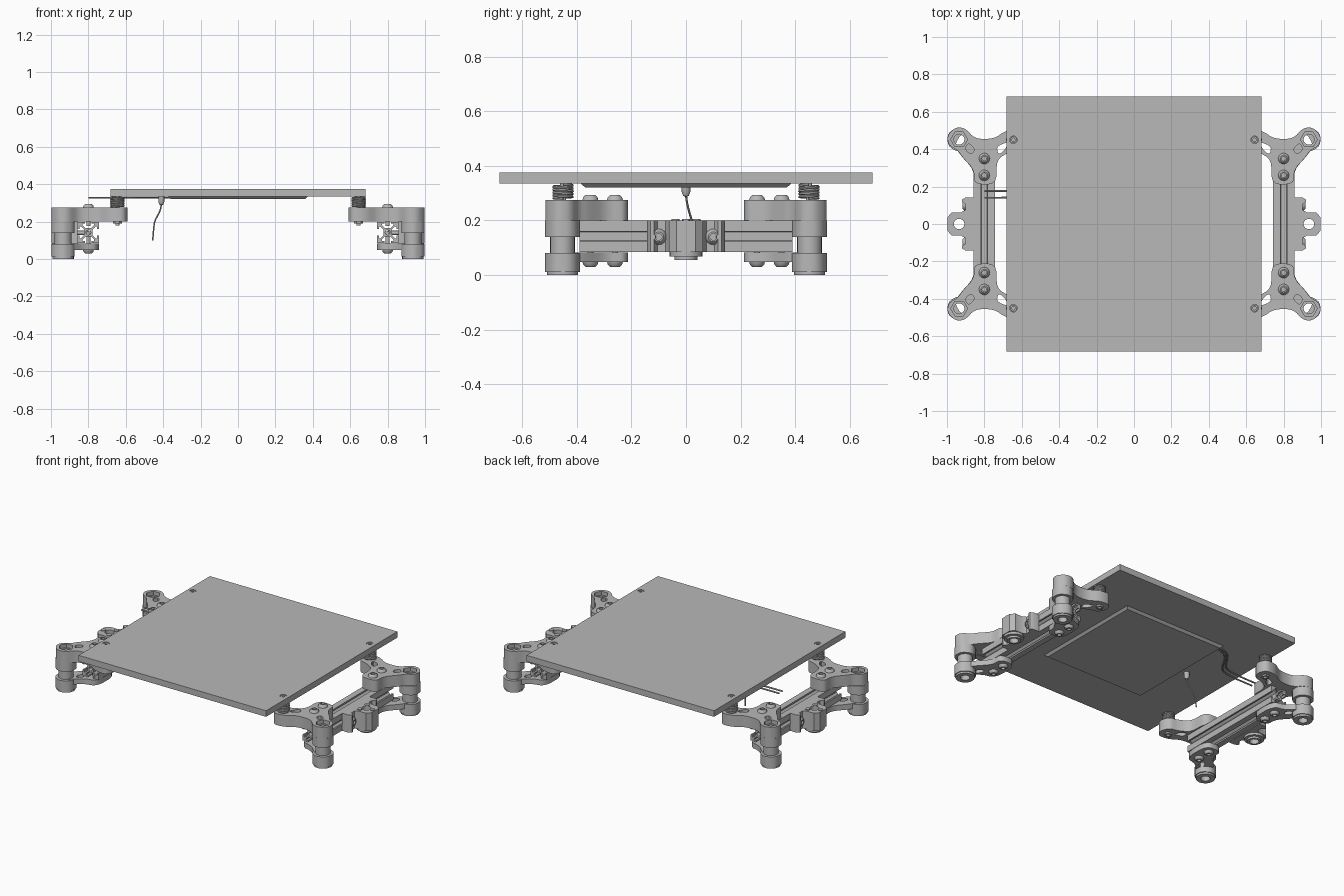
import bpy, bmesh
from math import cos, sin, pi, radians
from mathutils import Matrix, Vector

cube = bpy.data.objects.get("Cube")
if cube:
    bpy.data.objects.remove(cube)

GREY = (0.48, 0.48, 0.48, 1)
mat = bpy.data.materials.new("plain grey")
mat.use_nodes = True
mat.diffuse_color = GREY
mat.node_tree.nodes["Principled BSDF"].inputs["Base Color"].default_value = GREY
LINK = bpy.context.scene.collection.objects


def emit(name, mesh, mats=(Matrix(),)):
    """Place one cleaned copy of the mesh for each matrix."""
    bm = bmesh.new()
    bm.from_mesh(mesh)
    bmesh.ops.remove_doubles(bm, verts=bm.verts, dist=1e-5)
    bmesh.ops.recalc_face_normals(bm, faces=bm.faces)
    bm.to_mesh(mesh)
    bm.free()
    mesh.materials.clear()
    mesh.materials.append(mat)
    mesh.shade_smooth()
    mesh.set_sharp_from_angle(angle=radians(35))
    for m in mats:
        copy = mesh.copy()
        copy.transform(m)
        if m.determinant() < 0:
            copy.flip_normals()
        LINK.link(bpy.data.objects.new(name, copy))


def bake(curve):
    ob = bpy.data.objects.new("helper", curve)
    LINK.link(ob)
    dg = bpy.context.evaluated_depsgraph_get()
    mesh = bpy.data.meshes.new_from_object(ob.evaluated_get(dg))
    bpy.data.objects.remove(ob)
    return mesh


def prism(loops, z0, z1):
    """Flat outline with holes, extruded from z0 to z1."""
    c = bpy.data.curves.new("outline", "CURVE")
    c.dimensions, c.fill_mode, c.extrude = "2D", "BOTH", (z1 - z0) / 2
    for pts in loops:
        s = c.splines.new("POLY")
        s.points.add(len(pts) - 1)
        for p, q in zip(s.points, pts):
            p.co = (q[0], q[1], 0, 1)
        s.use_cyclic_u = True
    mesh = bake(c)
    mesh.transform(Matrix.Translation((0, 0, (z0 + z1) / 2)))
    return mesh


def tube(path, r, smooth=False):
    c = bpy.data.curves.new("path", "CURVE")
    c.dimensions, c.bevel_depth, c.bevel_resolution, c.use_fill_caps = "3D", r, 1, True
    s = c.splines.new("NURBS" if smooth else "POLY")
    s.points.add(len(path) - 1)
    for p, q in zip(s.points, path):
        p.co = (*q, 1)
    s.use_endpoint_u = True
    return bake(c)


def lathe(profile, n=24):
    """Spin (radius, height) points around z."""
    bm = bmesh.new()
    vs = [bm.verts.new((r, 0, z)) for r, z in profile]
    es = [bm.edges.new(p) for p in zip(vs, vs[1:])]
    bmesh.ops.spin(bm, geom=vs + es, axis=(0, 0, 1), cent=(0, 0, 0), angle=2 * pi, steps=n)
    mesh = bpy.data.meshes.new("lathe")
    bm.to_mesh(mesh)
    bm.free()
    return mesh


def ring(x, y, r, n=24):
    return [(x + r * cos(2 * pi * i / n), y + r * sin(2 * pi * i / n)) for i in range(n)]


def soften(pts, rounds=2):
    """Round the corners of an outline by cutting them."""
    for _ in range(rounds):
        pts = [Vector(a).lerp(Vector(b), t)
               for a, b in zip(pts, pts[1:] + pts[:1]) for t in (0.22, 0.78)]
    return pts


def at(m, *offset):
    return [k @ Matrix.Translation(offset) for k in m]


FLIPS = (1, -1)
SIDES = [Matrix.Diagonal((sx, 1, 1, 1)) for sx in FLIPS]
CORNERS = [Matrix.Diagonal((sx, sy, 1, 1)) for sx in FLIPS for sy in FLIPS]
POST, SPRING, BEAM = (0.935, 0.452), (0.645, 0.45), 0.8

# Flat plate with four screw holes
half = 0.682
square = [(-half, -half), (half, -half), (half, half), (-half, half)]
holes = [ring(sx * SPRING[0], sy * SPRING[1], 0.02) for sx in FLIPS for sy in FLIPS]
emit("bed_plate", prism([square] + holes, 0.335, 0.375))

# Heater pad with a sloped rim
bm = bmesh.new()
bmesh.ops.create_cube(bm, size=1, matrix=Matrix.Diagonal((0.75, 0.77, 0.014, 1)))
for v in bm.verts:
    if v.co.z < 0:
        v.co.x *= 0.96
        v.co.y *= 0.96
pad = bpy.data.meshes.new("pad")
bm.to_mesh(pad)
bm.free()
emit("heater_pad", pad, [Matrix.Translation((0, 0, 0.328))])

# Heater wires and sensor lead
for d in (0, 0.036):
    wire = [(-0.36, 0.34 + d / 2, 0.328), (-0.46, 0.34 + d / 2, 0.328), (-0.52, 0.15 + d, 0.328),
            (-0.6, 0.14 + d, 0.328), (-0.8, 0.14 + d, 0.328)]
    emit("heater_wire", tube(wire, 0.005, True))
emit("sensor_bulb", lathe([(0, 0.285), (0.01, 0.29), (0.016, 0.305), (0.016, 0.335), (0, 0.335)]),
     [Matrix.Translation((-0.41, 0, 0))])
lead = [(-0.41, 0, 0.29), (-0.415, 0.005, 0.25), (-0.45, 0.02, 0.21),
        (-0.45, 0.027, 0.17), (-0.456, 0.035, 0.1)]
emit("sensor_lead", tube(lead, 0.004, True))

# Slotted beams: one eighth of the profile, mirrored and turned
eighth = [(10, 10), (10, 3.1), (8.2, 3.1), (8.2, 5.5), (6.8, 5.5), (4, 2.7)]
side = eighth + [(x, -y) for x, y in eighth[:0:-1]]
section = []
for k in range(4):
    c, s = round(cos(-k * pi / 2)), round(sin(-k * pi / 2))
    section += [((x * c - y * s) * 0.0057, (x * s + y * c) * 0.0057) for x, y in side]
beam = prism([section, ring(0, 0, 0.013)], -0.39, 0.39)
beam.transform(Matrix.Translation((BEAM, 0, 0.142)) @ Matrix.Rotation(pi / 2, 4, "X"))
emit("slotted_beam", beam, SIDES)

# Upper brackets: three arms, windows, a nut pocket and a hanging boss
boss = soften([(POST[0] + 0.071 * cos(i * pi / 3 + 0.5), POST[1] + 0.071 * sin(i * pi / 3 + 0.5))
               for i in range(6)])
arms = soften([(0.855, 0.212), (0.855, 0.29), (0.92, 0.36), (0.94, 0.392), (0.99, 0.42),
               (1.0, 0.47), (0.96, 0.515), (0.905, 0.515), (0.85, 0.455), (0.75, 0.455),
               (0.685, 0.5), (0.61, 0.505), (0.585, 0.45), (0.61, 0.395), (0.665, 0.385),
               (0.735, 0.345), (0.735, 0.212)])
bore = ring(*POST, 0.028)
screw_hole = ring(*SPRING, 0.014)
window = soften([(0.735, 0.415), (0.672, 0.44), (0.69, 0.395), (0.725, 0.37)])
pocket = soften([(0.885, 0.435), (0.85, 0.4), (0.87, 0.37), (0.905, 0.4)])
emit("upper_bracket", prism([arms, bore, screw_hole, window], 0.2, 0.25), CORNERS)
emit("upper_bracket_top", prism([arms, ring(*POST, 0.045, 6), screw_hole, window, pocket],
                                0.25, 0.275), CORNERS)
emit("upper_boss", prism([boss, bore], 0.14, 0.2), CORNERS)

# Lower brackets with foot bosses
low_arm = soften([(0.857, 0.212), (0.857, 0.29), (0.93, 0.37), (0.96, 0.42), (0.92, 0.49),
                  (0.89, 0.48), (0.83, 0.42), (0.743, 0.4), (0.743, 0.212)])
low_slot = soften([(0.875, 0.435), (0.84, 0.4), (0.855, 0.37), (0.89, 0.4)])
emit("lower_bracket", prism([low_arm, bore, low_slot], 0.048, 0.083), CORNERS)
emit("foot_boss", prism([boss, bore], 0.012, 0.08), CORNERS)
emit("foot_rim", prism([ring(*POST, 0.057), bore], 0, 0.012), CORNERS)
emit("post_sleeve", prism([ring(*POST, 0.045), bore], 0.08, 0.14), CORNERS)

# Button screws with sockets
button = lathe([(0, 0.006), (0.012, 0.006), (0.012, 0.018), (0.018, 0.018), (0.026, 0.01),
                (0.029, 0), (0.011, 0), (0.011, -0.1), (0, -0.1)])
turn = Matrix.Rotation(pi, 4, "X")
for y in (0.26, 0.35):
    emit("upper_screw", button, at(CORNERS, BEAM, y, 0.275))
    emit("lower_screw", button, [m @ turn for m in at(CORNERS, BEAM, y, 0.048)])

# Springs and levelling screws
coil = [(0.034 * cos(t * pi / 8), 0.034 * sin(t * pi / 8), 0.279 + 0.052 * t / 80) for t in range(81)]
emit("level_spring", tube(coil, 0.0055), at(CORNERS, *SPRING, 0))
emit("level_screw", lathe([(0, 0.18), (0.011, 0.18), (0.011, 0.35), (0.018, 0.372),
                           (0.009, 0.372), (0.009, 0.362), (0, 0.362)]), at(CORNERS, *SPRING, 0))
emit("level_nut", lathe([(0, 0.19), (0.024, 0.19), (0.024, 0.2), (0, 0.2)], 6),
     at(CORNERS, *SPRING, 0))

# Side mounts: plate with rounded recesses and a bored centre boss
outline = [(0.857, 0.142), (0.9, 0.142), (0.92, 0.13), (0.92, 0.118), (0.9, 0.105),
           (0.9, 0.075), (0.925, 0.062), (0.975, 0.062), (0.998, 0.035)]
outline += [(x, -y) for x, y in reversed(outline)]
mount_bore = ring(POST[0], 0, 0.028)
emit("side_mount", prism([outline, mount_bore], 0.084, 0.2), SIDES)
emit("mount_foot", prism([ring(POST[0], 0, 0.06), mount_bore], 0.068, 0.084), SIDES)
emit("mount_foot_rim", prism([ring(POST[0], 0, 0.042), mount_bore], 0.055, 0.068), SIDES)
for i in range(3):
    a = 2 * pi * i / 3
    emit("mount_stud", lathe([(0, 0.19), (0.015, 0.19), (0.015, 0.205), (0, 0.205)]),
         at(SIDES, POST[0] + 0.045 * cos(a), 0.045 * sin(a), 0))
emit("mount_screw", button, [m @ Matrix.Rotation(pi / 2, 4, "Y") for m in at(CORNERS, 0.9, 0.1, 0.14)])
